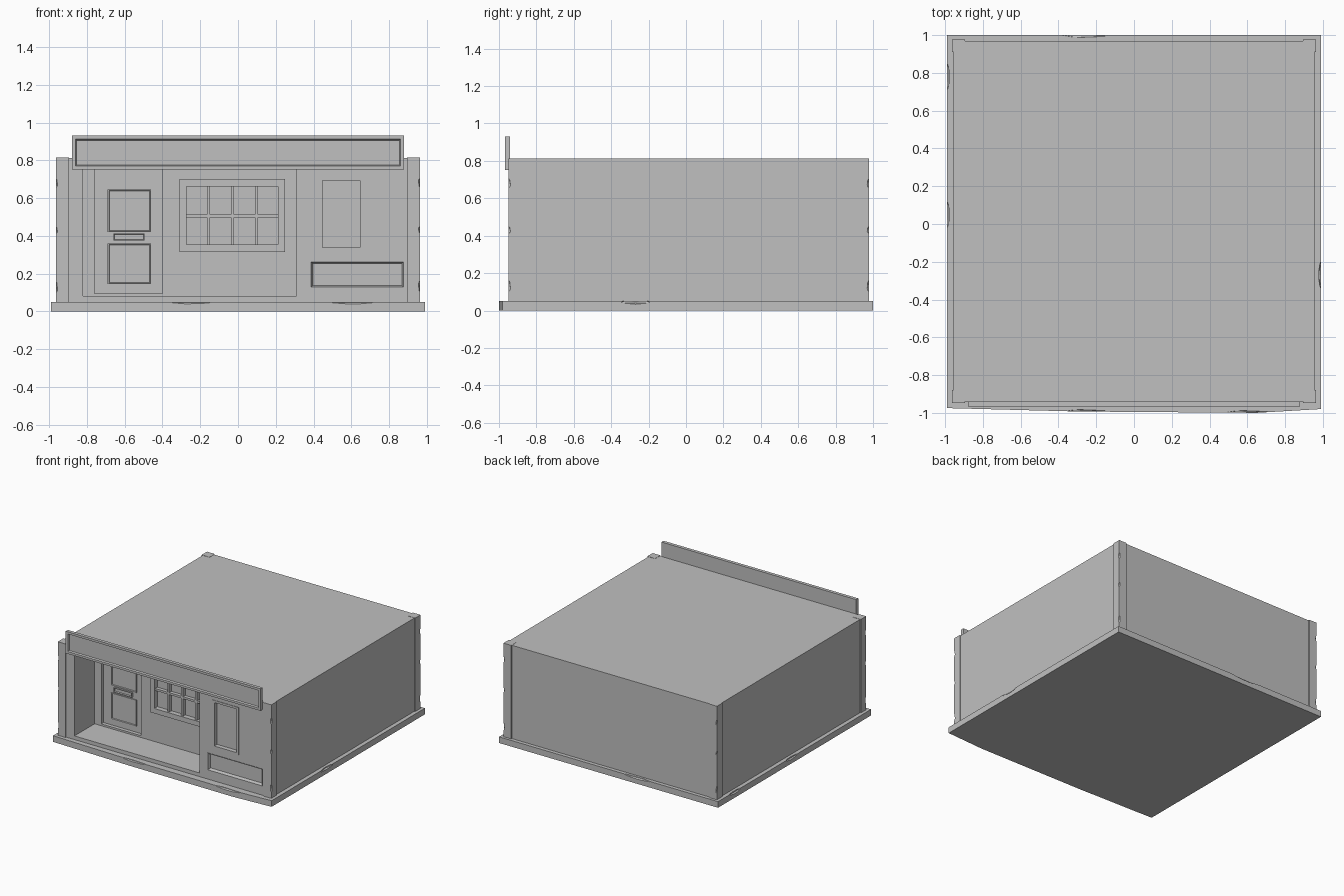
import bpy, bmesh
from mathutils import Matrix, Vector

old = bpy.data.objects.get("Cube")
if old:
    bpy.data.objects.remove(old, do_unlink=True)

GREY = (0.53, 0.53, 0.53, 1)
plaster = bpy.data.materials.new("plain grey")
plaster.diffuse_color = GREY
plaster.use_nodes = True
plaster.node_tree.nodes["Principled BSDF"].inputs["Base Color"].default_value = GREY


def finish(name, bm):
    bmesh.ops.recalc_face_normals(bm, faces=bm.faces)
    mesh = bpy.data.meshes.new(name)
    bm.to_mesh(mesh)
    bm.free()
    mesh.materials.append(plaster)
    obj = bpy.data.objects.new(name, mesh)
    bpy.context.collection.objects.link(obj)
    return obj


def box_bm(x, y, z):
    bm = bmesh.new()
    size = Vector((x[1] - x[0], y[1] - y[0], z[1] - z[0]))
    mid = Vector((sum(x), sum(y), sum(z))) / 2
    bmesh.ops.create_cube(bm, size=1, matrix=Matrix.Translation(mid) @ Matrix.Diagonal(size).to_4x4())
    return bm


def box(name, x, y, z):
    return finish(name, box_bm(x, y, z))


def framed_panel(name, x, y, z, rim, slope, depth):
    """Box whose front face has a flat rim and a sunken centre."""
    bm = box_bm(x, y, z)
    front = [f for f in bm.faces if f.normal.y < -0.9]
    bmesh.ops.inset_individual(bm, faces=front, thickness=rim)
    bmesh.ops.inset_individual(bm, faces=front, thickness=slope, depth=-depth)
    return finish(name, bm)


def cut(target, cutter):
    """Subtract the cutter, bake the result and discard the cutter."""
    cutter.hide_render = True
    mod = target.modifiers.new("cut", "BOOLEAN")
    mod.operation = "DIFFERENCE"
    mod.solver = "EXACT"
    mod.object = cutter
    graph = bpy.context.evaluated_depsgraph_get()
    mesh = bpy.data.meshes.new_from_object(target.evaluated_get(graph))
    target.modifiers.clear()
    target.data = mesh
    bpy.data.objects.remove(cutter, do_unlink=True)


def chip(target, centre, radii):
    """Knock a small faceted flake off an edge."""
    bm = bmesh.new()
    bmesh.ops.create_icosphere(bm, subdivisions=1, radius=1,
                               matrix=Matrix.Translation(centre) @ Matrix.Diagonal(radii).to_4x4())
    cut(target, finish("chip_cutter", bm))


# Base slab with a slightly bowed front edge
bm = bmesh.new()
outline = [(-0.99, -0.975), (-0.3, -0.993), (0.65, -1), (0.99, -0.98), (0.99, 1), (-0.99, 1)]
slab = bm.faces.new([bm.verts.new((x, y, 0)) for x, y in outline])
top = bmesh.ops.extrude_face_region(bm, geom=[slab])["geom"]
bmesh.ops.translate(bm, verts=[v for v in top if isinstance(v, bmesh.types.BMVert)], vec=(0, 0, 0.05))
base = finish("base_slab", bm)
LONG_X, LONG_Y = (0.16, 0.02, 0.02), (0.02, 0.09, 0.02)
for centre, radii in [((-0.26, -1, 0.055), LONG_X), ((0.6, -1.005, 0.055), LONG_X),
                      ((-0.26, 1.005, 0.055), LONG_X), ((0.995, -0.27, 0.05), LONG_Y),
                      ((-0.995, 0.78, 0.05), LONG_Y), ((-0.995, 0.05, 0.05), LONG_Y)]:
    chip(base, centre, radii)

# Main block with porch, door and window recesses
FRONT, BACK = -0.94, -0.68
DOOR_X, DOOR_Z = (-0.76, -0.40), (0.095, 0.75)
WIN_X, WIN_Z = (-0.31, 0.25), (0.315, 0.70)
SIDE_X, SIDE_Z = (0.43, 0.665), (0.32, 0.71)
LOW_X, LOW_Z = (0.385, 0.88), (0.125, 0.265)
walls = box("walls_and_roof", (-0.957, 0.957), (FRONT, 0.97), (0.04, 0.812))
for x, y, z in [((-0.82, 0.31), (-1, BACK), (0.08, 0.755)),
                (DOOR_X, (-0.75, BACK + 0.04), DOOR_Z),
                (WIN_X, (-0.75, BACK + 0.04), WIN_Z),
                (SIDE_X, (-1, FRONT + 0.06), SIDE_Z),
                (LOW_X, (-1, FRONT + 0.06), LOW_Z)]:
    cut(walls, box("recess_cutter", x, y, z))

# Chipped corner pilasters
for sx, side in ((-1, "right"), (1, "left")):
    for y, end in (((-0.948, -0.88), "front"), ((0.91, 0.978), "back")):
        x = sorted((sx * 0.895, sx * 0.965))
        post = box(f"{end}_{side}_pilaster", x, y, (0.045, 0.814))
        edge = y[0] if end == "front" else y[1]
        for z, size in ((0.13, 0.05), (0.43, 0.03), (0.68, 0.04)):
            chip(post, (sx * 0.975, edge * 1.01, z), (0.025, 0.025, size))

# Shop sign board above the front
framed_panel("sign_board", (-0.88, 0.88), (-0.967, FRONT), (0.75, 0.93), 0.026, 0.008, 0.012)

# Side window and the panel below it
framed_panel("side_window", SIDE_X, (FRONT - 0.004, FRONT + 0.06), SIDE_Z, 0.025, 0.001, 0.035)
framed_panel("lower_panel", LOW_X, (FRONT - 0.004, FRONT + 0.06), LOW_Z, 0.004, 0.012, 0.025)

# Door slab with two panels and a letter slot
box("door_slab", DOOR_X, (BACK + 0.03, BACK + 0.045), DOOR_Z)
PANEL_X = (-0.69, -0.46)
DOOR_Y = (BACK + 0.022, BACK + 0.035)
framed_panel("door_upper_panel", PANEL_X, DOOR_Y, (0.42, 0.645), 0.008, 0.004, 0.008)
framed_panel("door_lower_panel", PANEL_X, DOOR_Y, (0.145, 0.36), 0.008, 0.004, 0.008)
framed_panel("letter_slot", (-0.66, -0.495), (BACK + 0.015, BACK + 0.035), (0.375, 0.412), 0.004, 0.004, 0.012)

# Porch window: pane behind a four by two grid of bars
box("porch_window_pane", WIN_X, (BACK + 0.03, BACK + 0.045), WIN_Z)
BAR_Y = (BACK - 0.01, BACK + 0.035)
for i, x in enumerate([(WIN_X[0], -0.273), (0.212, WIN_X[1])]):
    box(f"porch_window_stile_{i}", x, BAR_Y, WIN_Z)
for i, z in enumerate([(WIN_Z[0], 0.355), (0.66, WIN_Z[1])]):
    box(f"porch_window_rail_{i}", (-0.273, 0.212), BAR_Y, z)
MUNTIN_Y = (BACK, BACK + 0.035)
for i in range(3):
    x = -0.155 + 0.126 * i
    box(f"porch_window_muntin_{i}", (x - 0.008, x + 0.008), MUNTIN_Y, (0.355, 0.66))
box("porch_window_crossbar", (-0.273, 0.212), (BACK + 0.001, BACK + 0.035), (0.497, 0.514))
